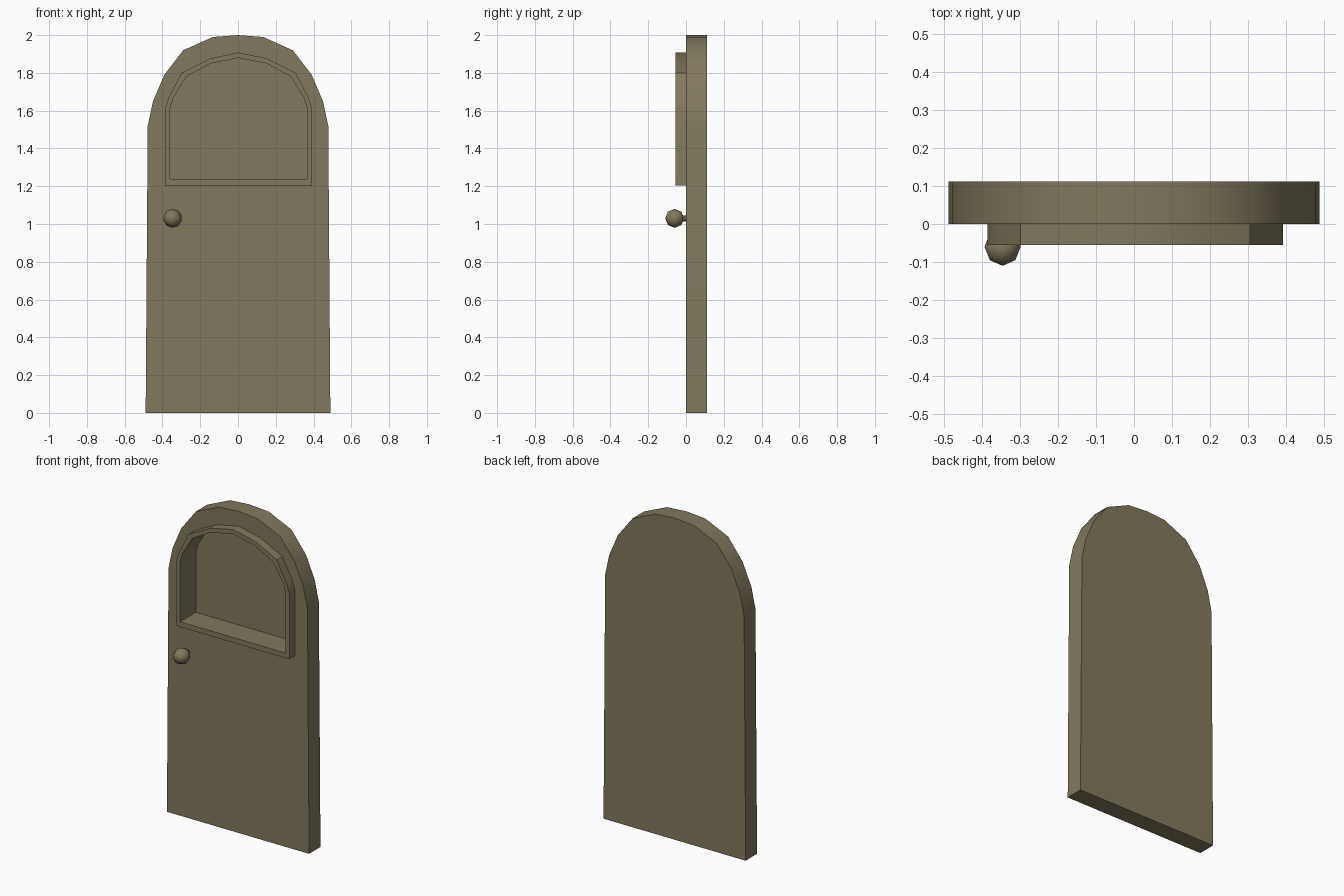
import bpy, bmesh, math

if "Cube" in bpy.data.objects:
    bpy.data.objects.remove(bpy.data.objects["Cube"])

wood = bpy.data.materials.new("olive_wood")
wood.diffuse_color = (0.22, 0.19, 0.11, 1)
wood.use_nodes = True
wood.node_tree.nodes["Principled BSDF"].inputs["Base Color"].default_value = wood.diffuse_color


def prism(name, outline, y0, y1):
    """Extrude an (x, z) outline from y0 to y1."""
    bm = bmesh.new()
    face = bm.faces.new([bm.verts.new((x, y0, z)) for x, z in outline])
    ext = bmesh.ops.extrude_face_region(bm, geom=[face])
    for v in ext["geom"]:
        if isinstance(v, bmesh.types.BMVert):
            v.co.y = y1
    bmesh.ops.recalc_face_normals(bm, faces=bm.faces)
    mesh = bpy.data.meshes.new(name)
    bm.to_mesh(mesh)
    bm.free()
    ob = bpy.data.objects.new(name, mesh)
    bpy.context.collection.objects.link(ob)
    mesh.materials.append(wood)
    return ob


def select(ob):
    bpy.ops.object.select_all(action='DESELECT')
    ob.select_set(True)
    bpy.context.view_layer.objects.active = ob


def cut(ob, cutter):
    mod = ob.modifiers.new("opening", 'BOOLEAN')
    mod.operation = 'DIFFERENCE'
    mod.solver = 'EXACT'
    mod.object = cutter
    select(ob)
    bpy.ops.object.modifier_apply(modifier=mod.name)


def smooth(ob):
    select(ob)
    bpy.ops.object.shade_smooth_by_angle(angle=math.radians(32))


def arch(half, shift=0.0):
    """Mirror the right half of an arch, listed bottom to top."""
    return [(x + shift, z) for x, z in half] + [(shift - x, z) for x, z in reversed(half) if x > 0]


# Door outline, slightly wider at the foot
door_outline = arch([(0.489, 0), (0.478, 1.52), (0.45, 1.65), (0.39, 1.79),
                     (0.29, 1.92), (0.133, 1.99), (0, 2.0)])
# Window frame, outer and inner outlines
outer = arch([(0.389, 1.205), (0.389, 1.61), (0.37, 1.67), (0.302, 1.80),
              (0.152, 1.876), (0, 1.908)], 0.003)
inner = arch([(0.363, 1.237), (0.363, 1.61), (0.345, 1.67), (0.277, 1.78),
              (0.148, 1.85), (0, 1.879)], 0.003)

# Door slab and raised frame share one deep window recess
door = prism("door_slab", door_outline, 0.0, 0.112)
frame = prism("window_frame", outer, -0.055, 0.0)
cutter = prism("recess_cutter", inner, -0.2, 0.1)
cutter.hide_render = True
cut(door, cutter)
cut(frame, cutter)
bpy.data.objects.remove(cutter)
smooth(door)
smooth(frame)

# Round knob facing forward
bpy.ops.mesh.primitive_uv_sphere_add(segments=10, ring_count=4, radius=0.05,
                                     location=(-0.346, -0.06, 1.03),
                                     rotation=(math.pi / 2, 0, 0))
knob = bpy.context.object
knob.name = "knob"
knob.data.materials.append(wood)
bpy.ops.object.shade_smooth()

# Short stem between knob and door
bpy.ops.mesh.primitive_cylinder_add(vertices=10, radius=0.016, depth=0.04,
                                    location=(-0.346, -0.018, 1.03),
                                    rotation=(math.pi / 2, 0, 0))
stem = bpy.context.object
stem.name = "knob_stem"
stem.data.materials.append(wood)
smooth(stem)
